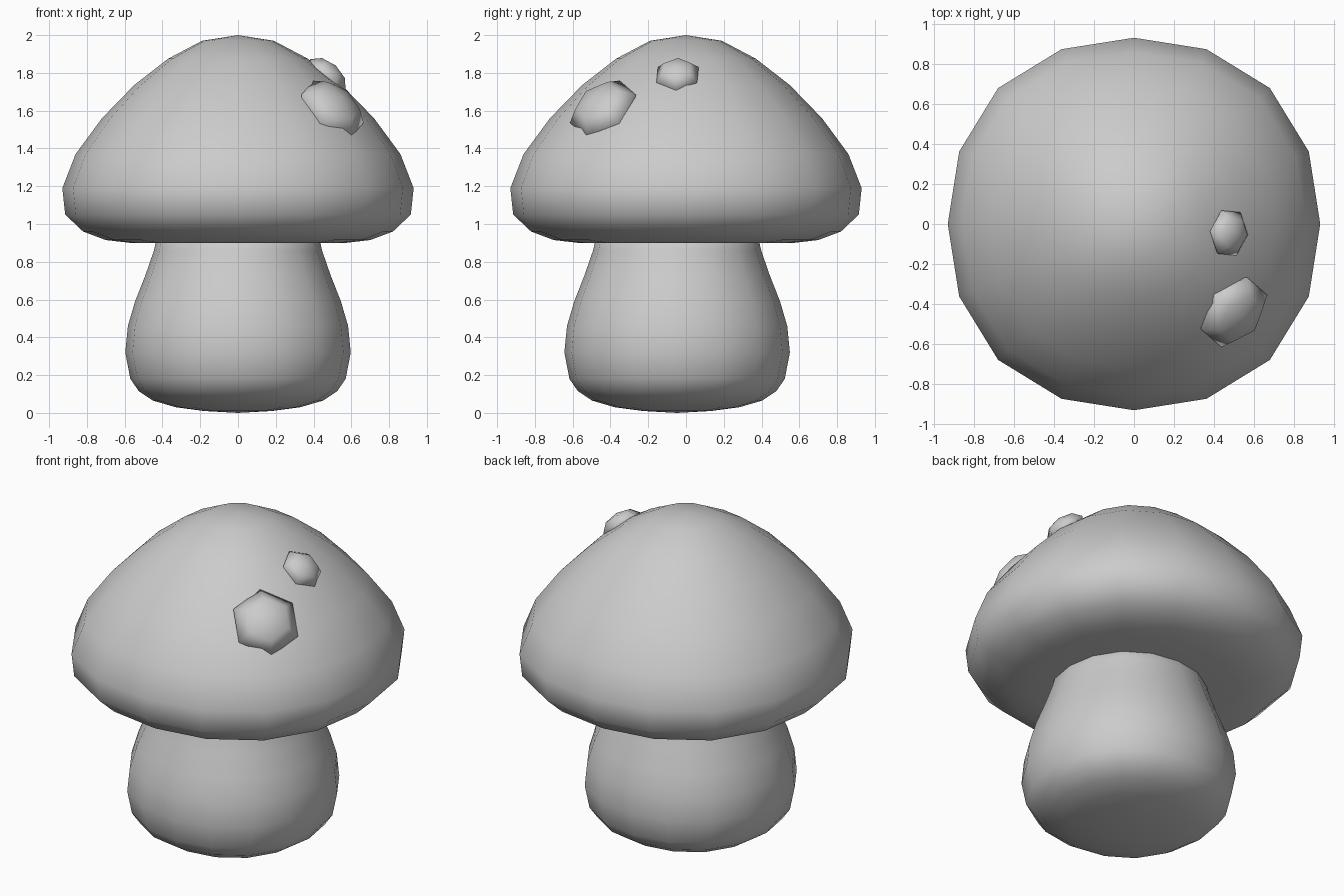
import bpy, bmesh, math
from mathutils import Matrix, Vector

if "Cube" in bpy.data.objects:
    bpy.data.objects.remove(bpy.data.objects["Cube"])


def lathe(name, profile, segments=16, bulge=0.0, matrix=Matrix()):
    """Revolve (radius, height) points around z; radius 0 makes a pole."""
    bm = bmesh.new()
    rings = []
    for r, z in profile:
        if r == 0:
            rings.append([bm.verts.new((0, 0, z))] * segments)
            continue
        ring = []
        for i in range(segments):
            a = 2 * math.pi * i / segments
            k = r * (1 + bulge * (1 - math.cos(4 * a)))
            ring.append(bm.verts.new((k * math.cos(a), k * math.sin(a), z)))
        rings.append(ring)
    for lo, hi in zip(rings, rings[1:]):
        for i in range(segments):
            j = (i + 1) % segments
            quad = dict.fromkeys((lo[i], lo[j], hi[j], hi[i]))
            bm.faces.new(list(quad))
    bmesh.ops.recalc_face_normals(bm, faces=bm.faces[:])
    bm.transform(matrix)
    mesh = bpy.data.meshes.new(name)
    bm.to_mesh(mesh)
    bm.free()
    for p in mesh.polygons:
        p.use_smooth = True
    obj = bpy.data.objects.new(name, mesh)
    bpy.context.collection.objects.link(obj)
    return obj


# Domed cap with a rounded rim and flat underside
lathe("cap", [(0, 0.90), (0.30, 0.90), (0.57, 0.90), (0.70, 0.915),
              (0.82, 0.96), (0.915, 1.05), (0.93, 1.19), (0.86, 1.37),
              (0.72, 1.56), (0.55, 1.735), (0.37, 1.875), (0.19, 1.97),
              (0, 2.0)], bulge=0.016)

# Bulbous stem, set slightly forward of the cap centre
lathe("stem", [(0, 0.0), (0.18, 0.01), (0.33, 0.03), (0.45, 0.065),
               (0.525, 0.115), (0.57, 0.18), (0.597, 0.32), (0.583, 0.46),
               (0.545, 0.59), (0.49, 0.73), (0.445, 0.86), (0.42, 0.97),
               (0, 0.98)], bulge=0.012,
      matrix=Matrix.Translation((0, -0.047, 0)))


# Low hexagonal spots lying on the cap, one corner pointing uphill
def spot(name, centre, tilt, r, h):
    c = Vector(centre)
    turn = Matrix.Rotation(math.atan2(c.y, c.x), 4, 'Z')
    lean = Matrix.Rotation(math.radians(tilt), 4, 'Y')
    lathe(name, [(0, -0.5 * h), (0.85 * r, -0.5 * h), (r, 0),
                 (0.65 * r, 0.72 * h), (0, h)], segments=6,
          matrix=Matrix.Translation(c) @ turn @ lean)


spot("large_spot", (0.50, -0.44, 1.61), 48, 0.20, 0.095)
spot("small_spot", (0.475, -0.045, 1.79), 41, 0.125, 0.065)
